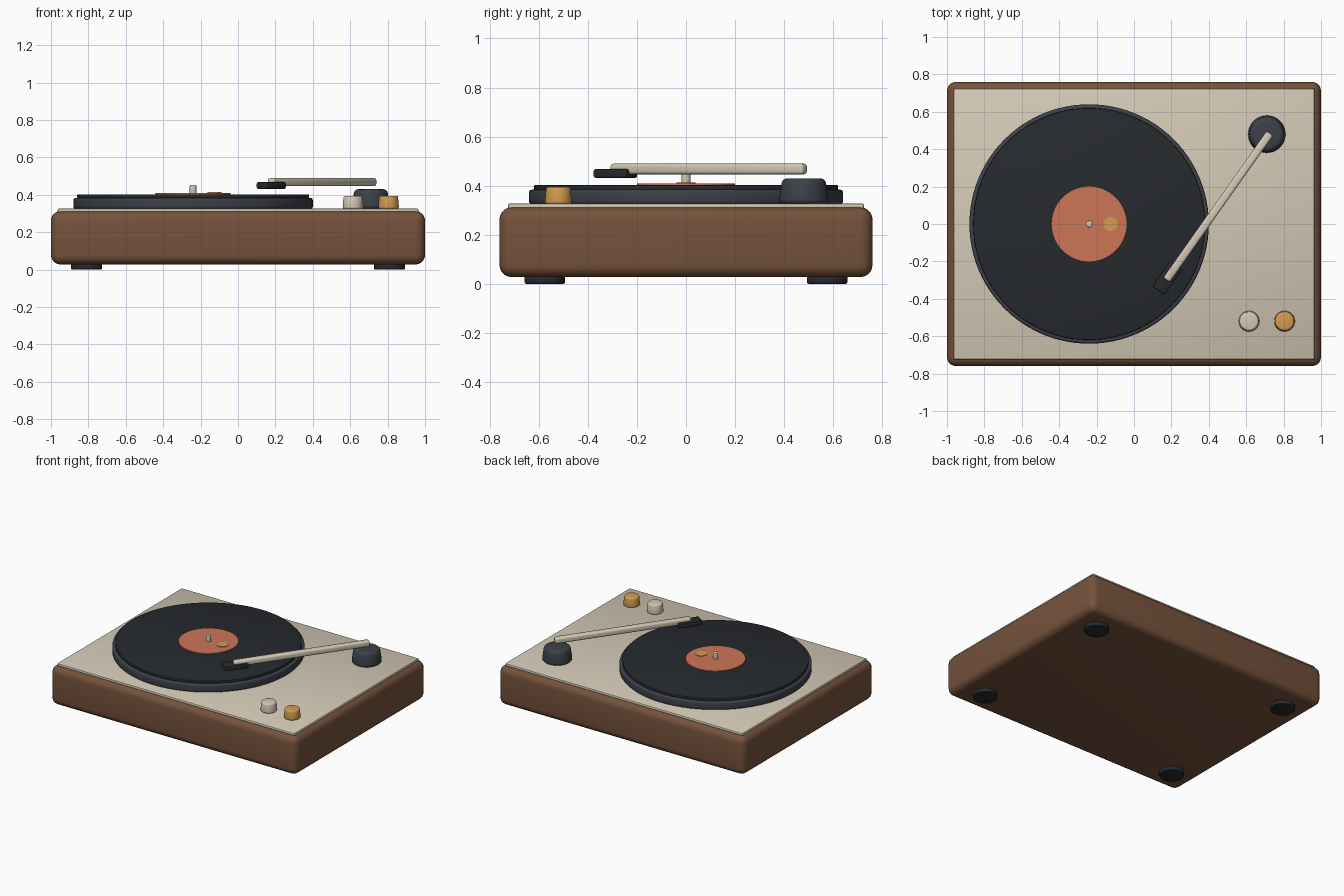
import bpy, math
from mathutils import Vector

if "Cube" in bpy.data.objects:
    bpy.data.objects.remove(bpy.data.objects["Cube"])


def material(name, rgb):
    m = bpy.data.materials.new(name)
    m.diffuse_color = (*rgb, 1)
    m.use_nodes = True
    m.node_tree.nodes["Principled BSDF"].inputs["Base Color"].default_value = m.diffuse_color
    return m


WOOD = material("wood", (0.18, 0.085, 0.045))
CREAM = material("cream", (0.66, 0.59, 0.47))
DARK = material("dark", (0.02, 0.023, 0.027))
SLATE = material("slate", (0.045, 0.052, 0.065))
LABEL = material("label", (0.6, 0.18, 0.095))
AMBER = material("amber", (0.66, 0.33, 0.08))


def finish(name, mat, bevel, segments):
    ob = bpy.context.object
    ob.name = name
    ob.data.materials.append(mat)
    if bevel:
        b = ob.modifiers.new("Bevel", 'BEVEL')
        b.width, b.segments = bevel, segments
        b.limit_method, b.angle_limit = 'ANGLE', math.radians(40)
        bpy.ops.object.modifier_apply(modifier=b.name)
    bpy.ops.object.shade_smooth_by_angle(angle=math.radians(35))
    return ob


def box(name, mat, center, size, bevel, segments=3, turn=0):
    bpy.ops.mesh.primitive_cube_add(size=1, location=center, rotation=(0, 0, turn))
    bpy.context.object.scale = size
    bpy.ops.object.transform_apply(location=False, rotation=False, scale=True)
    return finish(name, mat, bevel, segments)


def disc(name, mat, x, y, z0, z1, r, top=None, bevel=0.0, segments=3, sides=64):
    bpy.ops.mesh.primitive_cone_add(vertices=sides, radius1=r, radius2=top or r,
                                    depth=z1 - z0, location=(x, y, (z0 + z1) / 2))
    return finish(name, mat, bevel, segments)


# Wooden plinth and cream deck
box("plinth", WOOD, (0, 0, 0.17), (2, 1.52, 0.285), 0.05, 5)
box("top_plate", CREAM, (0, 0, 0.3165), (1.93, 1.45, 0.021), 0.008, 2)

# Feet
for sx, side in ((-1, "left"), (1, "right")):
    for sy, end in ((-1, "front"), (1, "back")):
        disc(f"foot_{end}_{side}", DARK, sx * 0.81, sy * 0.575, 0, 0.035, 0.083, bevel=0.008, segments=2)

# Platter, record, label and spindle
PX = -0.24
disc("platter", SLATE, PX, 0, 0.325, 0.384, 0.64, bevel=0.012, sides=96)
disc("record", DARK, PX, 0, 0.382, 0.403, 0.62, bevel=0.005, segments=2, sides=96)
disc("record_label", LABEL, PX, 0, 0.401, 0.41, 0.2)
disc("label_dot", AMBER, PX + 0.115, 0, 0.408, 0.414, 0.038, sides=32)
disc("spindle", CREAM, PX, 0, 0.40, 0.453, 0.018, bevel=0.005, sides=24)

# Tonearm
disc("tonearm_base", SLATE, 0.71, 0.48, 0.325, 0.43, 0.102, top=0.088, bevel=0.02)
direction = Vector((0.55, 0.78))
turn = math.atan2(direction.y, direction.x)
box("tonearm", CREAM, (0.45, 0.0925, 0.468), (0.96, 0.043, 0.043), 0.012, 3, turn)
box("headshell", DARK, (0.178, -0.2875, 0.45), (0.168, 0.08, 0.036), 0.008, 2, turn)

# Control knobs
for x, mat, name in ((0.615, CREAM, "volume_knob"), (0.805, AMBER, "speed_knob")):
    disc(name, mat, x, -0.52, 0.325, 0.395, 0.056, top=0.05, bevel=0.01, sides=48)
